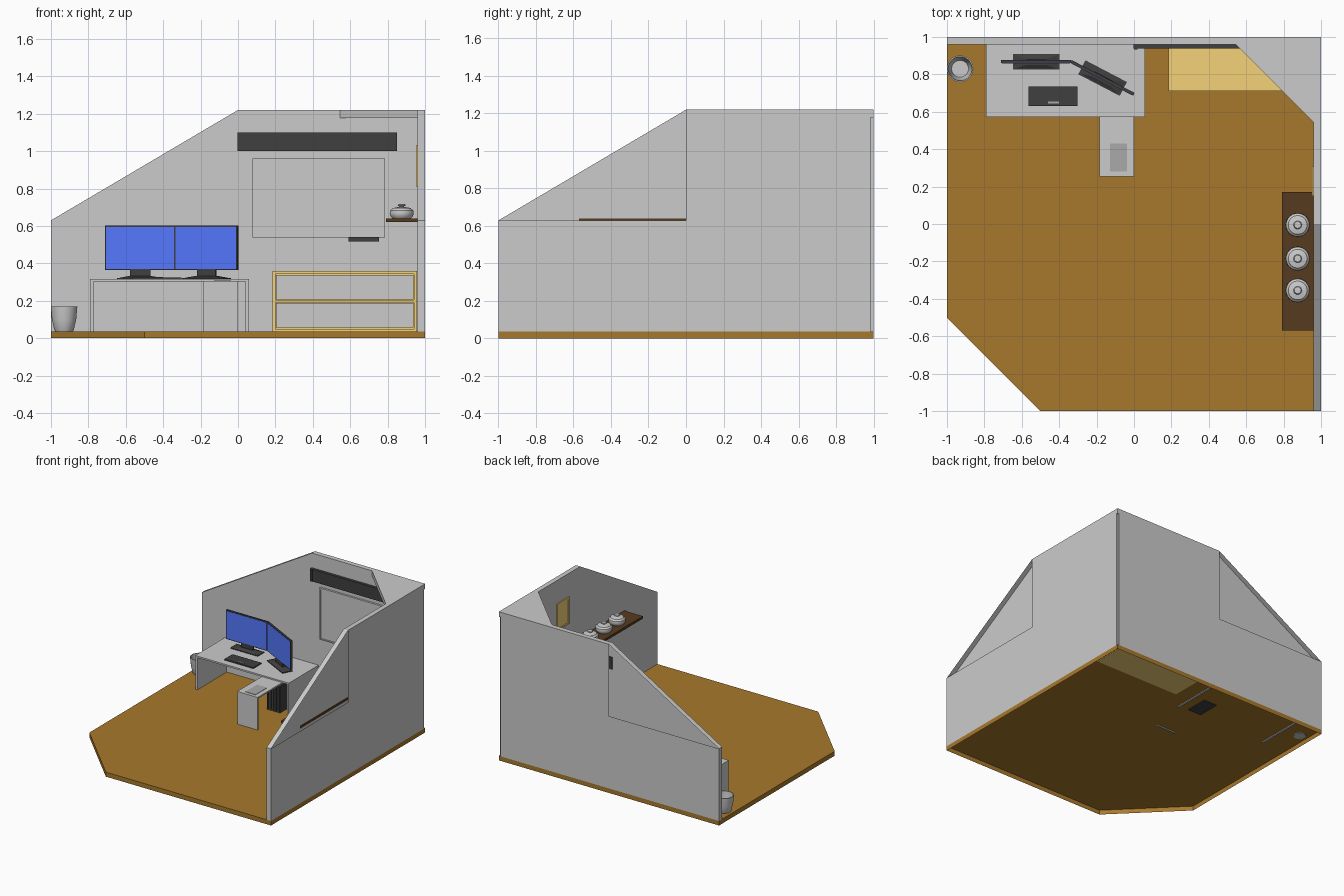
import bpy, bmesh, math
from mathutils import Matrix, Vector

if "Cube" in bpy.data.objects:
    bpy.data.objects.remove(bpy.data.objects["Cube"])


def colour(name, r, g, b):
    m = bpy.data.materials.new(name)
    m.diffuse_color = (r, g, b, 1)
    m.use_nodes = True
    m.node_tree.nodes["Principled BSDF"].inputs["Base Color"].default_value = m.diffuse_color
    return m


WOOD = colour("floor_wood", 0.39, 0.19, 0.025)
PINE = colour("pine", 0.92, 0.65, 0.19)
WALNUT = colour("walnut", 0.095, 0.043, 0.013)
BLACK = colour("black_plastic", 0.05, 0.05, 0.05)
BLUE = colour("screen_blue", 0.09, 0.19, 1.0)
DIM = colour("mat_grey", 0.40, 0.40, 0.40)


def finish(name, bm, mat=None, smooth=False):
    bmesh.ops.recalc_face_normals(bm, faces=bm.faces)
    me = bpy.data.meshes.new(name)
    bm.to_mesh(me)
    bm.free()
    ob = bpy.data.objects.new(name, me)
    bpy.context.collection.objects.link(ob)
    if mat:
        me.materials.append(mat)
    if smooth:
        bpy.ops.object.select_all(action='DESELECT')
        ob.select_set(True)
        bpy.context.view_layer.objects.active = ob
        bpy.ops.object.shade_smooth_by_angle(angle=math.radians(40))
    return ob


def box(name, x, y, z, mat=None, place=None, taper=1.0):
    """Box from (min, max) ranges; taper scales the top, place is a matrix."""
    bm = bmesh.new()
    bmesh.ops.create_cube(bm, size=1)
    for v in bm.verts:
        k = taper if v.co.z > 0 else 1
        v.co = Vector((sum(x) / 2 + v.co.x * k * (x[1] - x[0]),
                       sum(y) / 2 + v.co.y * k * (y[1] - y[0]),
                       sum(z) / 2 + v.co.z * (z[1] - z[0])))
    if place:
        bm.transform(place)
    return finish(name, bm, mat)


def prism(name, pts, z0, z1, mat=None, bottom=True):
    bm = bmesh.new()
    lo = [bm.verts.new((x, y, z0)) for x, y in pts]
    hi = [bm.verts.new((x, y, z1)) for x, y in pts]
    bm.faces.new(hi)
    if bottom:
        bm.faces.new(lo)
    for i in range(len(pts)):
        j = (i + 1) % len(pts)
        bm.faces.new((lo[i], lo[j], hi[j], hi[i]))
    return finish(name, bm, mat)


def lathe(name, profile, at, mat=None, steps=32):
    bm = bmesh.new()
    vs = [bm.verts.new((r, 0, z)) for r, z in profile]
    es = [bm.edges.new(p) for p in zip(vs, vs[1:])]
    bmesh.ops.spin(bm, geom=vs + es, cent=(0, 0, 0), axis=(0, 0, 1),
                   angle=math.tau, steps=steps)
    bmesh.ops.remove_doubles(bm, verts=bm.verts, dist=1e-5)
    bm.transform(Matrix.Translation(at))
    return finish(name, bm, mat, True)


def frame(name, u, v, d, w, mat, axes):
    """Four bars around the rectangle u x v; axes maps (u, d, v) to box x, y, z."""
    bm = bmesh.new()
    for a, b in (((u[0], u[0] + w), v), ((u[1] - w, u[1]), v),
                 ((u[0] + w, u[1] - w), (v[0], v[0] + w)),
                 ((u[0] + w, u[1] - w), (v[1] - w, v[1]))):
        x, y, z = axes(a, d, b)
        size = [r[1] - r[0] for r in (x, y, z)]
        mid = Vector([sum(r) / 2 for r in (x, y, z)])
        bmesh.ops.create_cube(bm, size=1, matrix=Matrix.Translation(mid) @ Matrix.Diagonal((*size, 1)))
    return finish(name, bm, mat)


def along_x(u, d, v):
    return u, d, v


def along_y(u, d, v):
    return d, u, v


# Floor tray, open below, one corner cut
F = 0.037
prism("floor", [(-0.5, -1), (1, -1), (1, 1), (-1, 1), (-1, -0.5)], 0, F, WOOD, bottom=False)


# Sloped walls: full inner face, outer face left open in the sloped triangle
def wall(name, swap):
    prof = [(-1, F), (0.985, F), (0.985, 1.22), (0, 1.22), (-1, 0.63)]
    bm = bmesh.new()

    def vert(u, d, z):
        return bm.verts.new((d, u, z) if swap else (u, d, z))
    inner = [vert(u, 0.96, z) for u, z in prof]
    outer = [vert(u, 1.0, z) for u, z in prof]
    knee = vert(0, 1.0, 0.63)
    bm.faces.new(inner)
    bm.faces.new(outer[:4] + [knee, outer[4]])
    for i in range(5):
        j = (i + 1) % 5
        bm.faces.new((inner[i], inner[j], outer[j], outer[i]))
    return finish(name, bm)


wall("back_wall", False)
wall("right_wall", True)
prism("ceiling_corner", [(0.54, 0.965), (0.965, 0.54), (1, 0.54), (1, 1), (0.54, 1)], 1.178, 1.22)

# Back wall fittings
box("wall_light", (-0.004, 0.85), (0.938, 0.966), (1.0, 1.1), BLACK)
for i, x in enumerate((0.0, 0.832)):
    box(f"wall_light_cap_{i}", (x, x + 0.018), (0.934, 0.95), (1.0, 1.1), BLACK)
box("whiteboard", (0.085, 0.78), (0.952, 0.962), (0.545, 0.955))
frame("whiteboard_frame", (0.078, 0.787), (0.538, 0.962), (0.944, 0.962), 0.009, None, along_x)
box("whiteboard_tray", (0.59, 0.755), (0.925, 0.962), (0.518, 0.54), BLACK)

# Picture on the right wall
box("picture", (0.956, 0.962), (0.16, 0.30), (0.82, 1.02), PINE)
frame("picture_frame", (0.15, 0.31), (0.81, 1.03), (0.952, 0.962), 0.014, PINE, along_y)

# Low drawer cabinet
front = (0.712, 0.965)
frame("cabinet_frame", (0.185, 0.957), (0.032, 0.36), front, 0.016, PINE, along_x)
box("cabinet_divider", (0.201, 0.941), front, (0.19, 0.204), PINE)
box("cabinet_back", (0.2, 0.942), (0.95, 0.963), (0.045, 0.35), PINE)
for i, z in enumerate(((0.058, 0.188), (0.206, 0.338))):
    box(f"drawer_{i}", (0.204, 0.945 - 0.006), (0.714, 0.94), z)

# Desk with two panel legs and a side bench
box("desk_top", (-0.79, 0.06), (0.573, 0.96), (0.303, 0.316))
for i, x in enumerate((-0.79, 0.04)):
    box(f"desk_leg_{i}", (x, x + 0.017), (0.576, 0.957), (0.03, 0.304))
box("side_top", (-0.185, 0.0), (0.253, 0.58), (0.293, 0.305))
box("side_leg", (-0.184, -0.001), (0.254, 0.268), (0.03, 0.294))
box("mouse_pad", (-0.128, -0.037), (0.28, 0.43), (0.304, 0.308), DIM)

# Keyboard
box("keyboard", (-0.565, -0.302), (0.63, 0.735), (0.315, 0.325), BLACK)
box("space_bar", (-0.46, -0.40), (0.645, 0.654), (0.324, 0.328), DIM)

# Computer tower with ribbed front and sides
box("tower", (-0.155, -0.035), (0.595, 0.78), (0.03, 0.255), BLACK)
for i in range(5):
    x = -0.15 + i * 0.0245
    box(f"tower_rib_{i}", (x, x + 0.012), (0.588, 0.596), (0.05, 0.245), BLACK)

# Two monitors, the right one turned inwards
for side, at, turn in (("left", (-0.523, 0.867), 0), ("right", (-0.168, 0.780), -27.6)):
    m = Matrix.Translation((*at, 0)) @ Matrix.Rotation(math.radians(turn), 4, 'Z')
    box(f"{side}_monitor_case", (-0.188, 0.188), (-0.007, 0.009), (0.364, 0.602), BLACK, m)
    box(f"{side}_monitor_screen", (-0.182, 0.182), (-0.0085, -0.005), (0.371, 0.595), BLUE, m)
    box(f"{side}_monitor_base", (-0.125, 0.125), (-0.042, 0.042), (0.315, 0.322), BLACK, m)
    box(f"{side}_monitor_foot", (-0.115, 0.115), (-0.036, 0.036), (0.322, 0.333), BLACK, m, taper=0.5)
    box(f"{side}_monitor_neck", (-0.055, 0.055), (-0.005, 0.012), (0.328, 0.40), BLACK, m)

# Waste bin
lathe("waste_bin", [(0, 0.032), (0.045, 0.032), (0.052, 0.045), (0.065, 0.10), (0.071, 0.17),
                    (0.064, 0.17), (0.058, 0.10), (0.045, 0.05), (0, 0.05)], (-0.93, 0.83, 0))

# Shelf with three lidded pots
box("shelf", (0.79, 0.963), (-0.57, 0.17), (0.62, 0.64), WALNUT)
for i, y in enumerate((-0.005, -0.185, -0.355)):
    lathe(f"pot_{i}", [(0, 0.64), (0.048, 0.64), (0.060, 0.652), (0.064, 0.668), (0.062, 0.683),
                       (0.052, 0.690), (0.050, 0.695), (0.030, 0.699), (0.012, 0.702),
                       (0.012, 0.705), (0.022, 0.709), (0.018, 0.716), (0, 0.718)],
          (0.875, y, 0))
